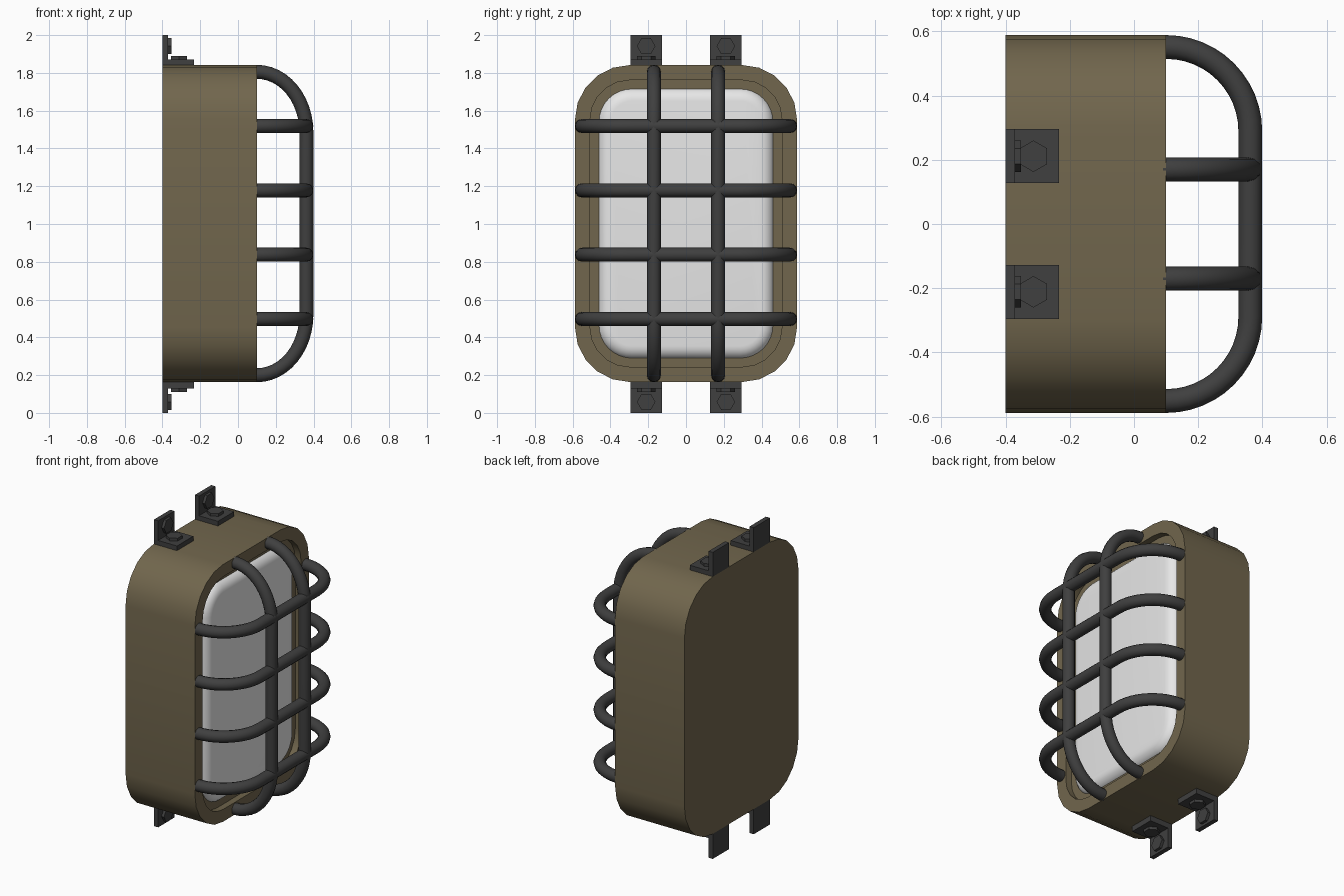
import bpy, bmesh, math
from mathutils import Matrix, Vector

if "Cube" in bpy.data.objects:
    bpy.data.objects.remove(bpy.data.objects["Cube"])


def material(name, rgb):
    m = bpy.data.materials.new(name)
    m.diffuse_color = (*rgb, 1)
    m.use_nodes = True
    m.node_tree.nodes["Principled BSDF"].inputs["Base Color"].default_value = m.diffuse_color
    return m


BROWN = material("olive brown", (0.165, 0.133, 0.074))
DARK = material("dark grey metal", (0.05, 0.05, 0.05))
WHITE = material("frosted white", (0.8, 0.8, 0.8))
CZ = 1.0025


def finish(bm, name, mat, angle=30):
    bmesh.ops.recalc_face_normals(bm, faces=bm.faces)
    me = bpy.data.meshes.new(name)
    bm.to_mesh(me)
    bm.free()
    ob = bpy.data.objects.new(name, me)
    bpy.context.collection.objects.link(ob)
    me.materials.append(mat)
    bpy.ops.object.select_all(action='DESELECT')
    ob.select_set(True)
    bpy.context.view_layer.objects.active = ob
    bpy.ops.object.shade_smooth_by_angle(angle=math.radians(angle))
    return ob


def rounded_loft(name, mat, hy, hz, radius, seg, rings, angle=30):
    """Loft of rounded rectangles along x; rings are (x, inset)."""
    bm = bmesh.new()
    loops = []
    for x, inset in rings:
        r = radius - inset
        loop = []
        for q, (sy, sz) in enumerate([(1, 1), (-1, 1), (-1, -1), (1, -1)]):
            for i in range(seg + 1):
                a = math.pi / 2 * (q + i / seg)
                loop.append(bm.verts.new((x, sy * (hy - radius) + r * math.cos(a),
                                          CZ + sz * (hz - radius) + r * math.sin(a))))
        loops.append(loop)
    n = len(loops[0])
    for a, b in zip(loops, loops[1:]):
        for i in range(n):
            j = (i + 1) % n
            bm.faces.new((a[i], a[j], b[j], b[i]))
    bm.faces.new(loops[0])
    bm.faces.new(loops[-1])
    return finish(bm, name, mat, angle)


# housing with a shallow recess in its front rim
rounded_loft("housing", BROWN, 0.588, 0.839, 0.29, 5,
             [(-0.4, 0), (0.1, 0), (0.1, 0.08), (0.058, 0.08)])

# lens with a rounded edge
edge = [(0.03 + 0.068 * math.sin(t), 0.07 * (1 - math.cos(t)))
        for t in [math.pi / 2 * i / 6 for i in range(7)]]
rounded_loft("lens", WHITE, 0.467, 0.719, 0.18, 8, [(0.02, 0)] + edge, 40)


# guard bars: bent tubes ending on the rim
def bar(name, half, bend, place):
    pts = []
    for s in (-1, 1):
        arc = [(0.1 + 0.262 * math.sin(t), s * (half - bend + bend * math.cos(t)))
               for t in [math.pi / 2 * i / 12 for i in range(13)]]
        pts += arc if s < 0 else arc[::-1]
    pts = [(0.09, -half)] + pts + [(0.09, half)]
    cu = bpy.data.curves.new(name, 'CURVE')
    cu.dimensions = '3D'
    cu.bevel_depth = 0.037
    cu.bevel_resolution = 4
    cu.use_fill_caps = True
    sp = cu.splines.new('POLY')
    sp.points.add(len(pts) - 1)
    for p, (x, u) in zip(sp.points, pts):
        p.co = (*place(x, u), 1)
    sp.use_smooth = True
    cu.materials.append(DARK)
    ob = bpy.data.objects.new(name, cu)
    bpy.context.collection.objects.link(ob)
    bpy.ops.object.select_all(action='DESELECT')
    ob.select_set(True)
    bpy.context.view_layer.objects.active = ob
    bpy.ops.object.convert(target='MESH')


for i in range(4):
    z = 0.497 + 0.3405 * i
    bar(f"horizontal_bar_{i + 1}", 0.551, 0.262, lambda x, u: (x, u, z))
for i, y in enumerate((-0.17, 0.17)):
    bar(f"vertical_bar_{i + 1}", 0.803, 0.32, lambda x, u: (x, y, CZ + u))


# mounting brackets with hex bolts
def box(bm, lo, hi):
    lo, hi = Vector(lo), Vector(hi)
    m = Matrix.Translation((lo + hi) / 2) @ Matrix.Diagonal((*(hi - lo), 1))
    bmesh.ops.create_cube(bm, size=1, matrix=m)


def disc(bm, centre, radius, depth, sides, rot):
    bmesh.ops.create_cone(bm, cap_ends=True, segments=sides, radius1=radius,
                          radius2=radius, depth=depth,
                          matrix=Matrix.Translation(centre) @ rot)


for side, s in (("upper", 1), ("lower", -1)):
    for i, y in enumerate((-0.211, 0.211)):
        bm = bmesh.new()
        box(bm, (-0.4, y - 0.084, 1.838), (-0.37, y + 0.084, 2.0))
        box(bm, (-0.37, y - 0.084, 1.838), (-0.234, y + 0.084, 1.872))
        # hex heads, points towards the sides
        disc(bm, (-0.313, y, 1.877), 0.049, 0.026, 6, Matrix.Identity(4))
        disc(bm, (-0.364, y, 1.942), 0.049, 0.024, 6,
             Matrix.Rotation(math.pi / 2, 4, 'Y'))
        if s < 0:
            for v in bm.verts:
                v.co.z = 2.0 - v.co.z
            # the housing sits slightly above centre, so close the gap
            for v in bm.verts:
                if abs(v.co.z - 0.162) < 1e-4:
                    v.co.z = 0.166
        finish(bm, f"{side}_bracket_{i + 1}", DARK)
